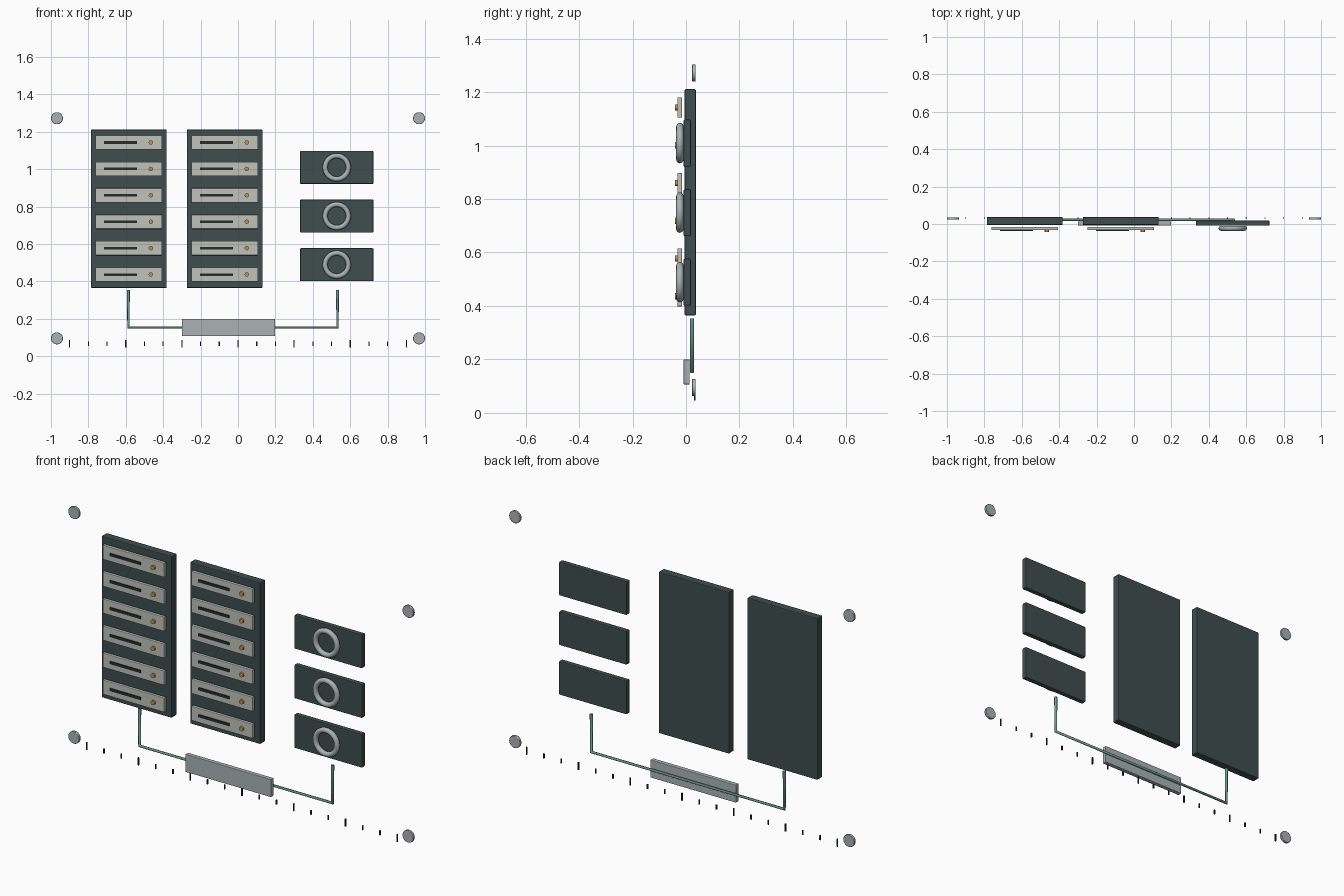
import bpy
from math import pi, radians

if "Cube" in bpy.data.objects:
    bpy.data.objects.remove(bpy.data.objects["Cube"])


def mat(name, r, g, b):
    m = bpy.data.materials.new(name)
    m.diffuse_color = (r, g, b, 1)
    m.use_nodes = True
    m.node_tree.nodes["Principled BSDF"].inputs["Base Color"].default_value = m.diffuse_color
    return m


DARK = mat("dark_panel", 0.05, 0.075, 0.077)
PALE = mat("pale_metal", 0.52, 0.55, 0.49)
STEEL = mat("steel", 0.40, 0.45, 0.46)
BLACK = mat("black", 0.02, 0.025, 0.028)
AMBER = mat("amber", 0.60, 0.28, 0.07)
TEAL = mat("teal", 0.16, 0.34, 0.30)


def finish(ob, name, material, bevel=0):
    ob.name = name
    ob.data.materials.append(material)
    if bevel:
        mod = ob.modifiers.new("bevel", 'BEVEL')
        mod.width = bevel
        mod.segments = 2
        mod.limit_method = 'ANGLE'
    return ob


def box(name, x, z, w, h, y0, y1, material, bevel=0):
    """Box centred on x, z and spanning y0..y1."""
    bpy.ops.mesh.primitive_cube_add(size=1, location=(x, (y0 + y1) / 2, z))
    ob = bpy.context.object
    ob.scale = (w, y1 - y0, h)
    bpy.ops.object.transform_apply(location=False, rotation=False, scale=True)
    return finish(ob, name, material, bevel)


def disc(name, x, z, r, y0, y1, material, sides=32, bevel=0):
    """Cylinder whose axis runs front to back."""
    bpy.ops.mesh.primitive_cylinder_add(
        vertices=sides, radius=r, depth=y1 - y0,
        location=(x, (y0 + y1) / 2, z), rotation=(pi / 2, 0, 0))
    ob = bpy.context.object
    bpy.ops.object.shade_smooth_by_angle(angle=radians(35))
    return finish(ob, name, material, bevel)


# Two racks, each with six blades
for r, x in enumerate((-0.584, -0.071)):
    box(f"rack_{r}", x, 0.788, 0.406, 0.846, -0.005, 0.037, DARK, 0.004)
    for i in range(6):
        z = 0.436 + i * 0.1413
        box(f"blade_{r}_{i}", x, z, 0.356, 0.076, -0.032, -0.015, PALE, 0.003)
        box(f"blade_slot_{r}_{i}", x - 0.045, z, 0.177, 0.014, -0.037, -0.029, BLACK)
        disc(f"blade_light_{r}_{i}", x + 0.118, z, 0.0115, -0.042, -0.029, AMBER, 24)

# Three storage units with ring dials
for i in range(3):
    z = 0.489 + i * 0.26
    box(f"storage_unit_{i}", 0.528, z, 0.392, 0.176, -0.009, 0.018, DARK, 0.004)
    bpy.ops.mesh.primitive_torus_add(
        major_radius=0.062, minor_radius=0.0135, major_segments=48,
        minor_segments=16, location=(0.528, -0.023, z), rotation=(pi / 2, 0, 0))
    bpy.ops.object.shade_smooth()
    finish(bpy.context.object, f"storage_ring_{i}", STEEL)

# Power unit joining the cable
box("power_unit", -0.051, 0.153, 0.497, 0.093, -0.009, 0.014, STEEL, 0.003)

# U-shaped cable behind the power unit
curve = bpy.data.curves.new("cable", 'CURVE')
curve.dimensions = '3D'
curve.bevel_depth = 0.008
curve.bevel_resolution = 3
curve.use_fill_caps = True
path = curve.splines.new('POLY')
points = [(-0.586, 0.353), (-0.586, 0.154), (0.532, 0.154), (0.532, 0.353)]
path.points.add(len(points) - 1)
for p, (x, z) in zip(path.points, points):
    p.co = (x, 0.023, z, 1)
cable = bpy.data.objects.new("cable", curve)
bpy.context.collection.objects.link(cable)
finish(cable, "cable", TEAL)

# Corner mounting studs
for sx in (-1, 1):
    for z in (0.095, 1.272):
        disc("corner_stud", sx * 0.968, z, 0.032, 0.023, 0.036, STEEL, 32, 0.002)

# Scale ticks along the bottom, longer every third
for i in range(19):
    h = 0.040 if i % 3 == 0 else 0.024
    box(f"scale_tick_{i}", -0.9 + i * 0.1, 0.066, 0.006, h, 0.030, 0.036, BLACK)
